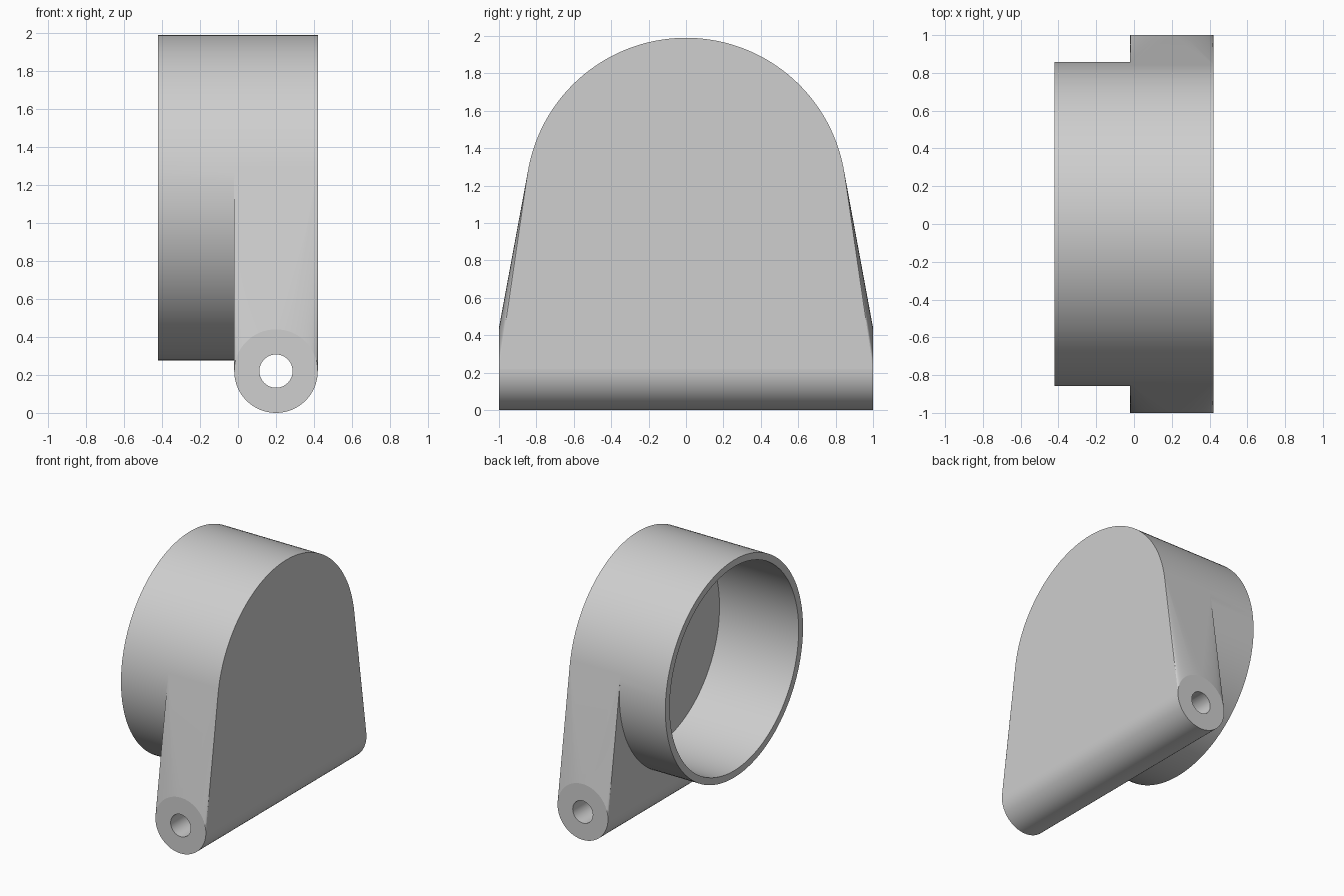
import bpy, bmesh, math
from mathutils import Vector

if "Cube" in bpy.data.objects:
    bpy.data.objects.remove(bpy.data.objects["Cube"], do_unlink=True)

BARREL_Z, BARREL_R, BORE_R = 1.1325, 0.8575, 0.803
PIN_X, PIN_Z, PIN_R, HOLE_R = 0.2, 0.22, 0.22, 0.0875
X_OPEN, X_STEP, X_BACK, X_FLOOR = -0.42, -0.02, 0.42, 0.27

grey = bpy.data.materials.new("light grey")
grey.use_nodes = True
colour = (0.62, 0.62, 0.62, 1.0)
grey.diffuse_color = colour
grey.node_tree.nodes["Principled BSDF"].inputs["Base Color"].default_value = colour


def ring_x(x, r, n=128):
    """Circle around the barrel axis, which runs along x."""
    return [Vector((x, r * math.cos(2 * math.pi * i / n),
                    BARREL_Z + r * math.sin(2 * math.pi * i / n))) for i in range(n)]


def ring_y(y, r, n=64):
    """Circle around the hinge pin axis, which runs along y."""
    return [Vector((PIN_X + r * math.cos(2 * math.pi * i / n), y,
                    PIN_Z + r * math.sin(2 * math.pi * i / n))) for i in range(n)]


def make_object(name, bm):
    bmesh.ops.recalc_face_normals(bm, faces=bm.faces)
    mesh = bpy.data.meshes.new(name)
    bm.to_mesh(mesh)
    bm.free()
    mesh.materials.append(grey)
    obj = bpy.data.objects.new(name, mesh)
    bpy.context.collection.objects.link(obj)
    return obj


def cylinder(name, start, end):
    bm = bmesh.new()
    a = [bm.verts.new(p) for p in start]
    b = [bm.verts.new(p) for p in end]
    n = len(a)
    for i in range(n):
        j = (i + 1) % n
        bm.faces.new((a[i], a[j], b[j], b[i]))
    bm.faces.new(a)
    bm.faces.new(b)
    return make_object(name, bm)


def combine(target, tool, operation):
    mod = target.modifiers.new(operation.lower(), 'BOOLEAN')
    mod.operation = operation
    mod.solver = 'EXACT'
    mod.object = tool
    bpy.ops.object.select_all(action='DESELECT')
    bpy.context.view_layer.objects.active = target
    target.select_set(True)
    bpy.ops.object.modifier_apply(modifier=mod.name)
    bpy.data.objects.remove(tool, do_unlink=True)


# Bracket body: skin stretched from the round top down to the hinge rod
bm = bmesh.new()
points = [p for x in (X_STEP, X_BACK) for p in ring_x(x, BARREL_R) if p.z > BARREL_Z + 0.07]
points += ring_y(-1, PIN_R) + ring_y(1, PIN_R)
for p in points:
    bm.verts.new(p)
hull = bmesh.ops.convex_hull(bm, input=bm.verts[:])
spare = {g for g in hull["geom_interior"] + hull["geom_unused"] if isinstance(g, bmesh.types.BMVert)}
bmesh.ops.delete(bm, geom=list(spare), context='VERTS')
bmesh.ops.dissolve_limit(bm, angle_limit=math.radians(0.02), verts=bm.verts[:], edges=bm.edges[:])
housing = make_object("hinged_cup_housing", bm)

# Round barrel projecting from the body
combine(housing, cylinder("barrel", ring_x(X_OPEN, BARREL_R), ring_x(X_STEP, BARREL_R)), 'UNION')

# Blind bore and the hinge pin hole through the base
combine(housing, cylinder("bore_cutter", ring_x(X_OPEN - 0.1, BORE_R), ring_x(X_FLOOR, BORE_R)), 'DIFFERENCE')
combine(housing, cylinder("pin_cutter", ring_y(-1.1, HOLE_R, 48), ring_y(1.1, HOLE_R, 48)), 'DIFFERENCE')

# Smooth curves with crisp rims; the large plates and hinge ends stay flat
housing.select_set(True)
bpy.context.view_layer.objects.active = housing
bpy.ops.object.shade_smooth_by_angle(angle=math.radians(30))
for poly in housing.data.polygons:
    if max(abs(poly.normal.x), abs(poly.normal.y)) > 0.9999:
        poly.use_smooth = False
